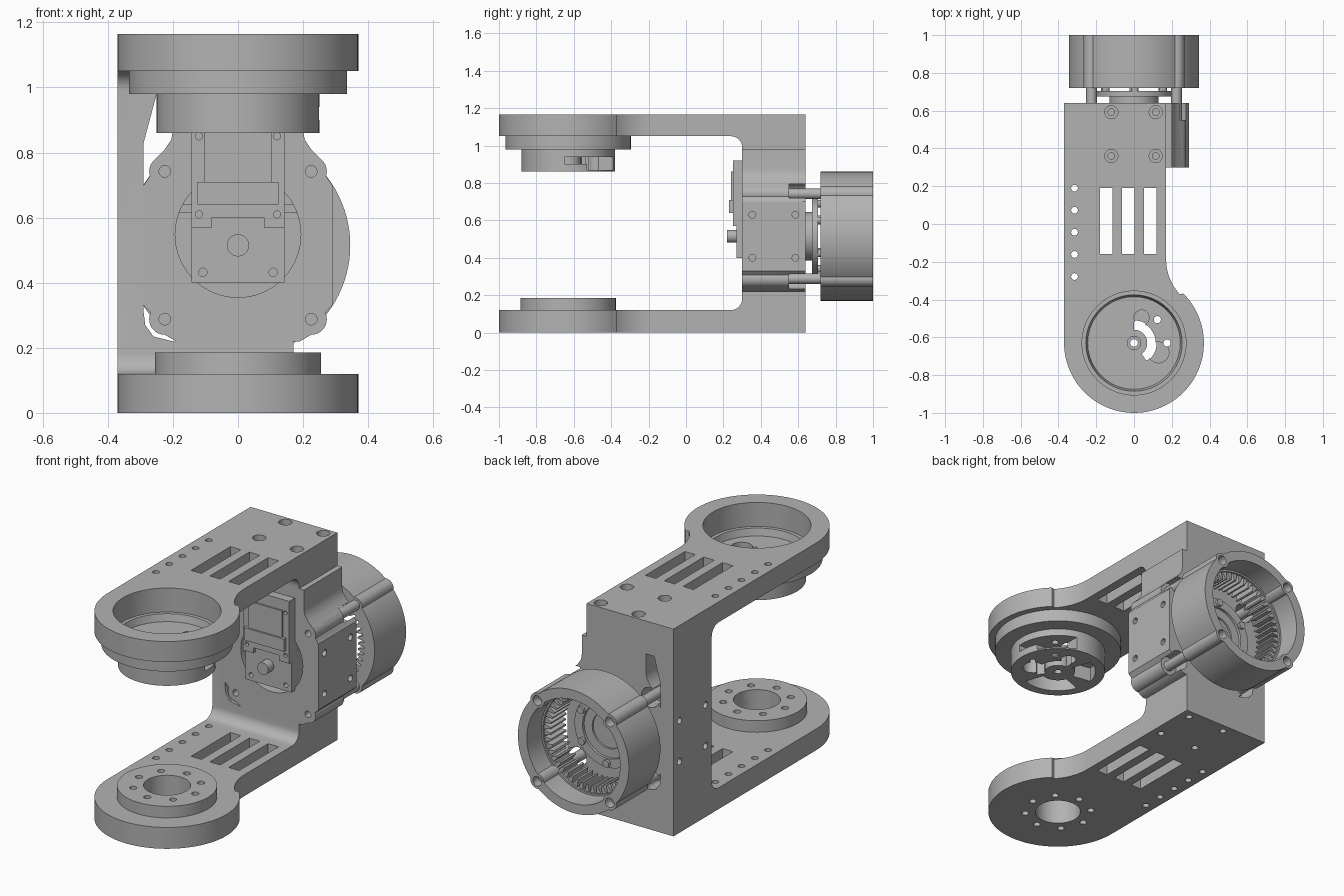
import bpy, bmesh, math
from mathutils import Vector, Matrix

if "Cube" in bpy.data.objects:
    bpy.data.objects.remove(bpy.data.objects["Cube"])

GREY = (0.45, 0.45, 0.45, 1)
mat = bpy.data.materials.new("machined_grey")
mat.use_nodes = True
mat.diffuse_color = GREY
mat.node_tree.nodes["Principled BSDF"].inputs["Base Color"].default_value = GREY


def finish(name, bm):
    bmesh.ops.remove_doubles(bm, verts=bm.verts, dist=1e-5)
    bmesh.ops.recalc_face_normals(bm, faces=bm.faces)
    me = bpy.data.meshes.new(name)
    bm.to_mesh(me)
    bm.free()
    me.materials.append(mat)
    ob = bpy.data.objects.new(name, me)
    bpy.context.collection.objects.link(ob)
    return ob


def place(axis, u, v, h):
    return {"X": (h, u, v), "Y": (u, h, v), "Z": (u, v, h)}[axis]


def prism(name, pts, a, b, axis):
    """Extrude a flat outline from a to b along an axis."""
    bm = bmesh.new()
    face = bm.faces.new([bm.verts.new(place(axis, u, v, a)) for u, v in pts])
    geo = bmesh.ops.extrude_face_region(bm, geom=[face])["geom"]
    move = Vector(place(axis, 0, 0, b - a))
    bmesh.ops.translate(bm, vec=move, verts=[g for g in geo if isinstance(g, bmesh.types.BMVert)])
    return finish(name, bm)


def arc(cu, cv, r, a0, a1, n):
    return [(cu + r * math.cos(math.radians(a0 + (a1 - a0) * i / n)),
             cv + r * math.sin(math.radians(a0 + (a1 - a0) * i / n))) for i in range(n + 1)]


def cyl(name, u, v, r, a, b, axis, n=32):
    return prism(name, arc(u, v, r, 0, 360, n)[:-1], a, b, axis)


def box(name, x0, x1, y0, y1, z0, z1):
    return prism(name, [(x0, y0), (x1, y0), (x1, y1), (x0, y1)], z0, z1, "Z")


def lathe(name, profile, u, v, axis, n=80):
    """Turn a closed (radius, height) profile about an axis."""
    bm = bmesh.new()
    vs = [bm.verts.new(place(axis, u + r, v, h)) for r, h in profile]
    edges = [bm.edges.new((vs[i - 1], vs[i])) for i in range(len(vs))]
    bmesh.ops.spin(bm, geom=vs + edges, cent=place(axis, u, v, 0),
                   axis=place(axis, 0, 0, 1), angle=math.tau, steps=n)
    return finish(name, bm)


def boolean(ob, tools, op="DIFFERENCE"):
    bpy.context.view_layer.objects.active = ob
    for t in tools:
        m = ob.modifiers.new("cut", "BOOLEAN")
        m.operation, m.object, m.solver = op, t, "EXACT"
        bpy.ops.object.modifier_apply(modifier=m.name)
        bpy.data.objects.remove(t)


def sector(r0, r1, a0, a1, z0, z1):
    pts = arc(0, HUB, r1, a0, a1, 24) + arc(0, HUB, r0, a1, a0, 24)
    return prism("cutter", pts, z0, z1, "Z")


HUB = -0.63     # y of the arm ends
MID = 0.515     # z of the drive axis
H = 1.165

# C-shaped bracket: side profile crossed with plan outline
side = [(-1.1, 0), (0.64, 0), (0.64, H), (-1.1, H), (-1.1, 1.05)]
side += arc(0.24, 0.99, 0.06, 90, 0, 8) + arc(0.24, 0.18, 0.06, 0, -90, 8) + [(-1.1, 0.12)]
bracket = prism("bracket", side, -0.5, 0.5, "X")
plan = [(-0.37, 0.7), (-0.37, HUB)] + arc(0, HUB, 0.37, 180, 405, 64)[1:]
plan += arc(0.17 + 0.28, -0.185, 0.28, 222, 180, 10) + [(0.17, 0.7)]
boolean(bracket, [prism("cutter", plan, -0.1, 1.3, "Z")], "INTERSECT")

# Wall opening, slots and holes
opening = [(-0.29, 0.31), (-0.285, 0.27), (-0.26, 0.235), (-0.2, 0.22), (0.3, 0.22),
           (0.3, 0.98), (-0.25, 0.98), (-0.29, 0.83)]
cuts = [prism("cutter", opening, 0.2, 0.7, "Y")]
cuts += [box("cutter", x, x + 0.065, -0.16, 0.19, -0.1, 1.3) for x in (-0.18, -0.063, 0.054)]
cuts += [cyl("cutter", -0.315, 0.19 - 0.117 * i, 0.018, -0.1, 1.3, "Z", 16) for i in range(5)]
for x in (-0.12, 0.115):
    for y in (0.36, 0.592):
        cuts += [cyl("cutter", x, y, 0.035, H - 0.05, 1.3, "Z", 24),
                 cyl("cutter", x, y, 0.018, 1.0, 1.3, "Z", 16),
                 cyl("cutter", x, y, 0.018, -0.1, 0.1, "Z", 16)]
for y in (0.355, 0.585):
    cuts += [cyl("cutter", y, z, 0.018, -0.4, -0.32, "X", 16) for z in (0.4, 0.63)]
cuts += [cyl("cutter", 0, HUB, 0.275, 1.03, 1.3, "Z", 80),
         cyl("cutter", 0, HUB, 0.12, -0.1, 0.2, "Z", 48)]
BOLTS = [(0.175 * math.cos(math.radians(a)), HUB + 0.175 * math.sin(math.radians(a)))
         for a in range(0, 360, 45)]
cuts += [cyl("cutter", x, y, 0.019, -0.1, 0.3, "Z", 16) for x, y in BOLTS]
boolean(bracket, cuts)

# Lower hub ring
lower = lathe("lower_hub", [(0.12, 0.12), (0.255, 0.12), (0.255, 0.185), (0.12, 0.185)], 0, HUB, "Z")
boolean(lower, [cyl("cutter", x, y, 0.019, 0.1, 0.3, "Z", 16) for x, y in BOLTS])

# Upper stepped cup with coupling underneath
cup = [(0.02, 0.86), (0.25, 0.86), (0.25, 0.98), (0.335, 0.98), (0.335, 1.05), (0.275, 1.05),
       (0.275, 1.03), (0.255, 1.03), (0.245, 0.99), (0.035, 0.99), (0.035, 0.965), (0.02, 0.965)]
upper = lathe("upper_hub", cup, 0, HUB, "Z")
boolean(upper, [sector(0.07, 0.115, -55, 90, 0.8, 1.1),
                cyl("cutter", 0.04, HUB + 0.135, 0.04, 0.8, 1.1, "Z"),
                cyl("cutter", 0.13, HUB - 0.05, 0.055, 0.8, 1.1, "Z"),
                sector(0.09, 0.2, 110, 170, 0.8, 0.94),
                sector(0.09, 0.2, 200, 290, 0.8, 0.94),
                box("cutter", 0.07, 0.3, HUB - 0.02, HUB + 0.1, 0.9, 0.94),
                box("cutter", 0.07, 0.3, HUB + 0.1, HUB + 0.26, 0.868, 0.94)]
        + [cyl("cutter", x, y, 0.019, 0.8, 1.1, "Z", 16) for x, y in BOLTS[:2]])

# Gear housing block: half outline mirrored
half = [(0.19, 0.22), (0.225, 0.24), (0.27, 0.31), (0.29, 0.33), (0.29, 0.7), (0.265, 0.735),
        (0.26, 0.775), (0.225, 0.81), (0.205, 0.84), (0.2, 0.87), (0.2, 0.98)]
outline = half + [(-x, z) for x, z in reversed(half)]
block = prism("gear_housing", outline, 0.3, 0.64, "Y")
CORNERS = [(sx * 0.225, MID + sz * 0.227) for sx in (-1, 1) for sz in (-1, 1)]
cuts = [cyl("cutter", 0, 0.548, 0.193, 0.2, 0.4, "Y", 64),
        cyl("cutter", 0, MID, 0.18, 0.58, 0.7, "Y", 64)]
cuts += [cyl("cutter", x, z, 0.055, 0.55, 0.7, "Y") for x, z in CORNERS]
cuts += [cyl("cutter", x, z, 0.018, 0.2, 0.35, "Y", 16) for x, z in CORNERS]
for y in (0.355, 0.585):
    cuts += [cyl("cutter", y, z, 0.018, 0.25, 0.35, "X", 16) for z in (0.4, 0.63)]
boolean(block, cuts)

# Corner lugs and standoff rods
for i, (x, z) in enumerate(CORNERS):
    lathe(f"corner_lug_{i}", [(0.019, 0.3), (0.048, 0.3), (0.048, 0.55), (0.019, 0.55)], x, z, "Y", 32)
    lathe(f"standoff_{i}", [(0.019, 0.55), (0.028, 0.55), (0.028, 0.73), (0.019, 0.73)], x, z, "Y", 24)

# Actuator set in the front of the housing
plate = box("actuator_plate", -0.143, 0.143, 0.27, 0.42, 0.4, 0.64)
boolean(plate, [cyl("cutter", x, 0.432, 0.013, 0.2, 0.36, "Y", 16) for x in (-0.108, 0.108)])
box("actuator_back", -0.143, 0.143, 0.28, 0.42, 0.64, 0.86)
upper_plate = prism("actuator_cover", [(-0.143, 0.57), (-0.08, 0.57), (-0.08, 0.6), (0.08, 0.6),
                    (0.08, 0.57), (0.143, 0.57), (0.143, 0.92), (-0.143, 0.92)], 0.25, 0.3, "Y")
boolean(upper_plate, [cyl("cutter", x, z, 0.011, 0.2, 0.27, "Y", 16)
                      for x in (-0.12, 0.12) for z in (0.61, 0.85)])
box("actuator_panel", -0.105, 0.105, 0.24, 0.25, 0.71, 0.86)
box("actuator_bar", -0.125, 0.125, 0.23, 0.25, 0.64, 0.71)
cyl("output_shaft", 0, MID, 0.034, 0.22, 0.28, "Y")
box("cross_rib", -0.19, 0.19, 0.33, 0.42, 0.615, 0.64)

# Drive carrier between housing and ring
lathe("carrier_disc", [(0.1, 0.675), (0.2, 0.675), (0.2, 0.705), (0.15, 0.705), (0.15, 0.69), (0.1, 0.69)],
      0, MID, "Y")
cyl("carrier_core", 0, MID, 0.13, 0.57, 0.68, "Y", 48)
for i in range(6):
    a = i * math.pi / 3 + 0.5
    cyl(f"carrier_screw_{i}", 0.175 * math.cos(a), MID + 0.175 * math.sin(a), 0.02, 0.7, 0.72, "Y", 16)

# Ring body with bolt lugs
ring = lathe("ring_body", [(0.28, 0.72), (0.345, 0.72), (0.345, 1), (0.29, 1), (0.29, 0.87), (0.28, 0.87)],
             0, MID, "Y", 96)
lugs = [cyl("lug", x, z, 0.042, 0.7201, 0.9999, "Y") for x, z in CORNERS]
boolean(ring, lugs, "UNION")
boolean(ring, [cyl("cutter", x, z, 0.027, 0.95, 1.1, "Y", 24) for x, z in CORNERS])

# Internal ring gear teeth
TEETH = 48
tooth = [(0.282, 0), (0.24, 0.25), (0.24, 0.55), (0.282, 0.8)]
for i in range(TEETH):
    pts = [(r * math.cos(math.tau * (i + t) / TEETH), MID + r * math.sin(math.tau * (i + t) / TEETH))
           for r, t in tooth]
    prism(f"gear_tooth_{i}", pts, 0.725, 0.86, "Y")

# Smooth round surfaces, keep edges crisp
bpy.ops.object.select_all(action="DESELECT")
for ob in bpy.context.collection.objects:
    if ob.type == "MESH" and ob.data.materials and ob.data.materials[0] == mat:
        ob.select_set(True)
        bpy.context.view_layer.objects.active = ob
bpy.ops.object.shade_smooth_by_angle(angle=math.radians(30))
